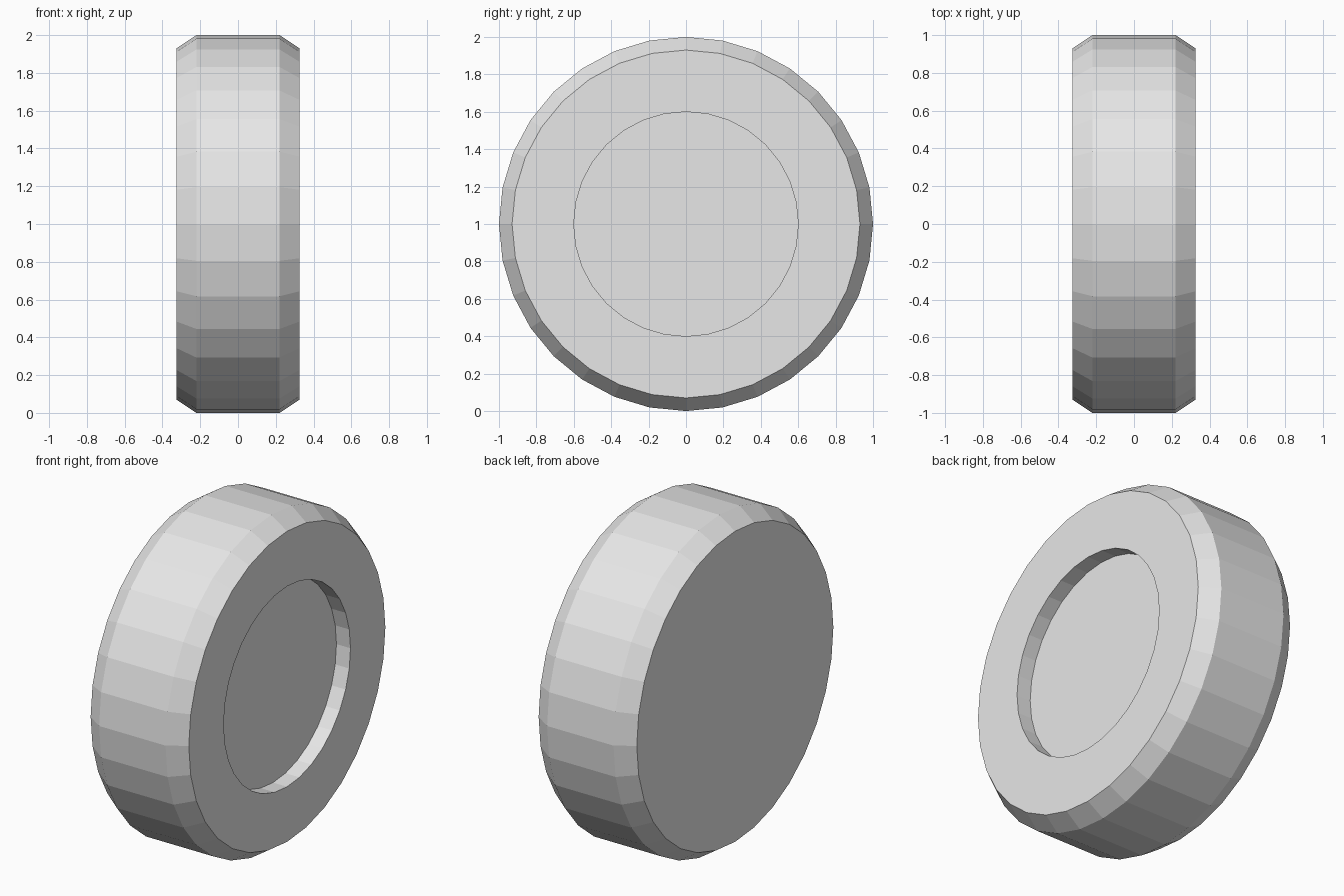
import bpy
import bmesh
from math import cos, sin, tau

if "Cube" in bpy.data.objects:
    bpy.data.objects.remove(bpy.data.objects["Cube"], do_unlink=True)

SIDES = 32

# Single plain grey
grey = bpy.data.materials.new("light_grey")
grey.use_nodes = True
colour = (0.8, 0.8, 0.8, 1.0)
grey.diffuse_color = colour
grey.node_tree.nodes["Principled BSDF"].inputs["Base Color"].default_value = colour

# Half profile of the wheel as (x, radius): flat back, bevelled tread, recessed hub
profile = [
    (-0.325, 0.93),
    (-0.22, 1.0),
    (0.22, 1.0),
    (0.325, 0.93),
    (0.325, 0.6),
    (0.232, 0.6),
]


def lathe_about_x(name, points, centre_z):
    """Spin a profile about the x axis and close both ends with flat caps."""
    bm = bmesh.new()
    rings = []
    for x, radius in points:
        rings.append([bm.verts.new((x, radius * cos(tau * i / SIDES),
                                    centre_z + radius * sin(tau * i / SIDES)))
                      for i in range(SIDES)])
    for a, b in zip(rings, rings[1:]):
        for i in range(SIDES):
            j = (i + 1) % SIDES
            bm.faces.new((a[i], a[j], b[j], b[i]))
    bm.faces.new(rings[0])
    bm.faces.new(rings[-1])
    bmesh.ops.recalc_face_normals(bm, faces=bm.faces)
    mesh = bpy.data.meshes.new(name)
    bm.to_mesh(mesh)
    bm.free()
    mesh.materials.append(grey)
    obj = bpy.data.objects.new(name, mesh)
    bpy.context.collection.objects.link(obj)
    return obj


# Wheel standing upright on its tread
lathe_about_x("wheel", profile, 1.0)
